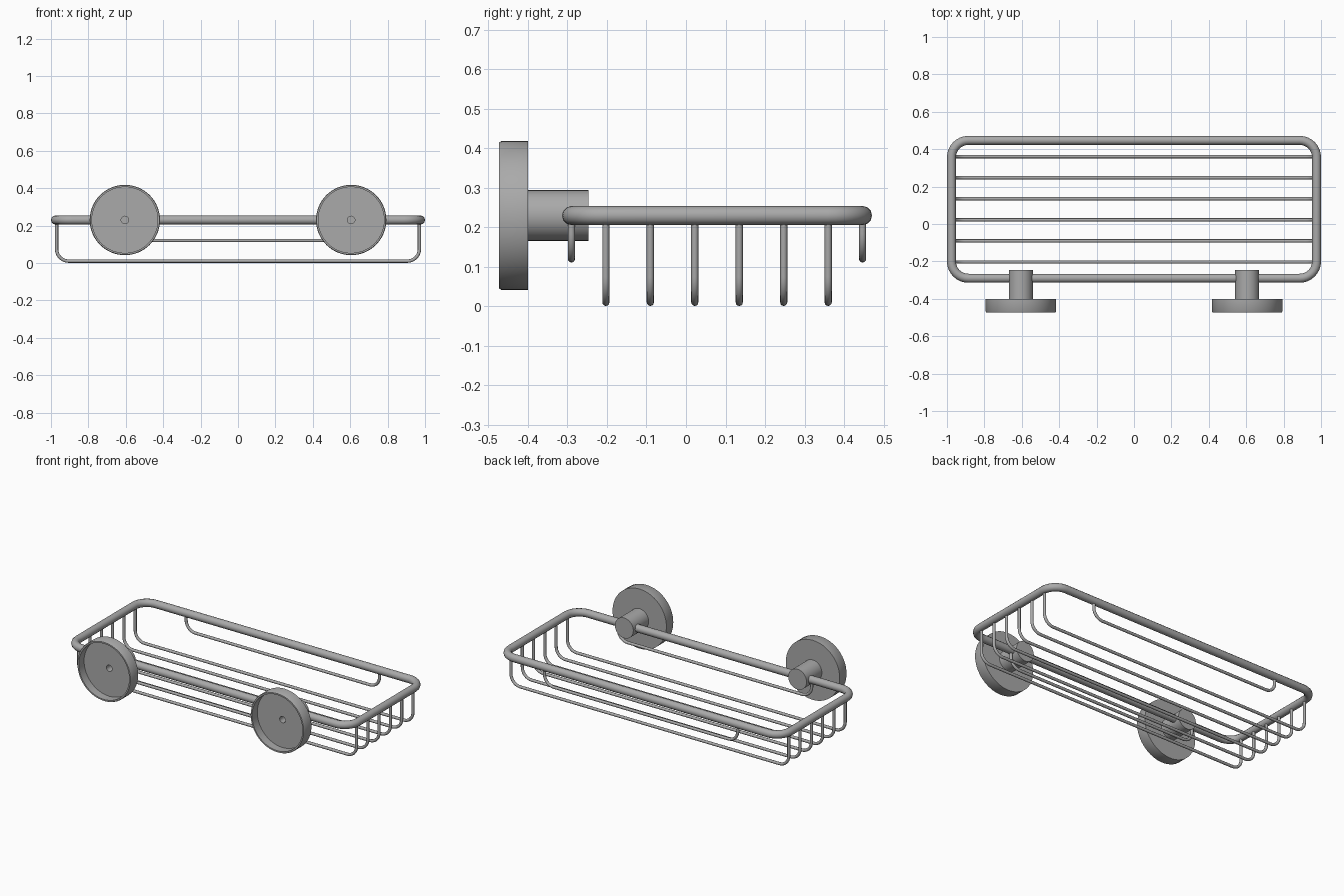
import bpy
import bmesh
from math import pi, radians
from mathutils import Vector, Matrix

if "Cube" in bpy.data.objects:
    bpy.data.objects.remove(bpy.data.objects["Cube"], do_unlink=True)

METAL = (0.40, 0.40, 0.40, 1)
metal = bpy.data.materials.new("brushed grey metal")
metal.use_nodes = True
metal.diffuse_color = METAL
metal.node_tree.nodes["Principled BSDF"].inputs["Base Color"].default_value = METAL

RAIL_Z = 0.23
FRONT, BACK, SIDE = -0.29, 0.447, 0.976


def finish(obj, angle=35):
    bpy.ops.object.select_all(action="DESELECT")
    obj.select_set(True)
    bpy.context.view_layer.objects.active = obj
    if obj.type == "CURVE":
        bpy.ops.object.convert(target="MESH")
    bpy.ops.object.shade_smooth_by_angle(angle=radians(angle))


def tube(name, corners, bend, radius, closed=False, steps=8):
    """Round bar along a right-angled path whose corners are bent to arcs."""
    pts = [Vector(c) for c in corners]
    path = []
    for i, p in enumerate(pts):
        if not closed and i in (0, len(pts) - 1):
            path.append(p)
            continue
        a = (pts[i - 1] - p).normalized() * bend
        b = (pts[(i + 1) % len(pts)] - p).normalized() * bend
        turn = Matrix.Rotation(pi / 2 / steps, 3, b.cross(a))
        spoke = -b
        for k in range(steps + 1):
            path.append(p + a + b + spoke)
            spoke = turn.inverted() @ spoke if (turn @ spoke + a).length > (turn.inverted() @ spoke + a).length else turn @ spoke
    curve = bpy.data.curves.new(name, "CURVE")
    curve.dimensions = "3D"
    curve.bevel_depth = radius
    curve.bevel_resolution = 4
    curve.use_fill_caps = not closed
    spline = curve.splines.new("POLY")
    spline.points.add(len(path) - 1)
    for point, co in zip(spline.points, path):
        point.co = (*co, 1)
    spline.use_cyclic_u = closed
    curve.materials.append(metal)
    obj = bpy.data.objects.new(name, curve)
    bpy.context.collection.objects.link(obj)
    finish(obj, 50)


def lathe(name, x, profile, sides=64):
    """Turn a (radius, y) profile around the horizontal axis of a mount."""
    bm = bmesh.new()
    verts = [bm.verts.new((r, y, 0)) for r, y in profile]
    edges = [bm.edges.new(pair) for pair in zip(verts, verts[1:])]
    bmesh.ops.spin(bm, geom=verts + edges, cent=(0, 0, 0), axis=(0, 1, 0),
                   angle=2 * pi, steps=sides)
    bmesh.ops.remove_doubles(bm, verts=bm.verts, dist=0.0001)
    bmesh.ops.recalc_face_normals(bm, faces=bm.faces)
    mesh = bpy.data.meshes.new(name)
    bm.to_mesh(mesh)
    bm.free()
    mesh.materials.append(metal)
    obj = bpy.data.objects.new(name, mesh)
    obj.location = (x, 0, RAIL_Z)
    bpy.context.collection.objects.link(obj)
    finish(obj)


# Top rail
tube("top_rail", [(-SIDE, FRONT, RAIL_Z), (SIDE, FRONT, RAIL_Z),
                  (SIDE, BACK, RAIL_Z), (-SIDE, BACK, RAIL_Z)], 0.09, 0.024, True)


# Hanging wires: long ones form the basket floor, short ones guard each edge
def wire(name, half, y, low):
    tube(name, [(-half, y, RAIL_Z), (-half, y, low), (half, y, low), (half, y, RAIL_Z)],
         0.065, 0.009)


for i in range(6):
    wire(f"floor_wire_{i + 1}", 0.97, -0.203 + i * 0.1126, 0.01)
wire("front_guard_wire", 0.675, FRONT, 0.12)
wire("back_guard_wire", 0.675, BACK, 0.12)

# Hollow wall plates with a post and a screw hole
for label, x in (("right", -0.605), ("left", 0.605)):
    lathe(f"{label}_wall_mount", x, [
        (0, -0.36), (0.02, -0.36), (0.02, -0.42), (0.176, -0.42), (0.176, -0.473),
        (0.185, -0.473), (0.188, -0.468), (0.188, -0.4), (0.064, -0.4),
        (0.064, -0.247), (0, -0.247)])
